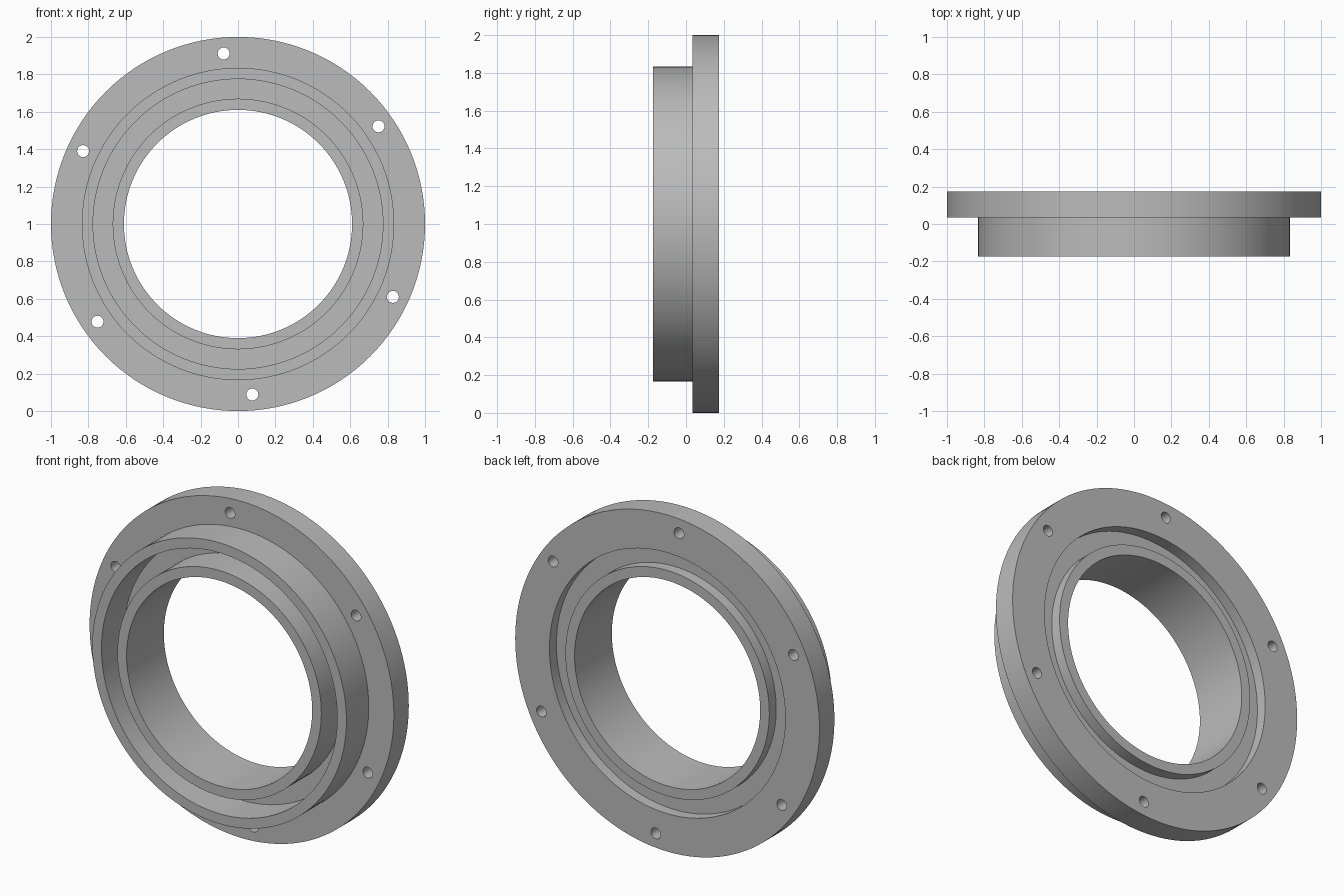
import bpy
import bmesh
import math
from mathutils import Matrix, Vector

cube = bpy.data.objects.get("Cube")
if cube:
    bpy.data.objects.remove(cube, do_unlink=True)

SEGMENTS = 128
CENTRE = Vector((0, 0, 1))

grey = bpy.data.materials.new("plain grey metal")
grey.use_nodes = True
colour = (0.5, 0.5, 0.5, 1)
grey.diffuse_color = colour
grey.node_tree.nodes["Principled BSDF"].inputs["Base Color"].default_value = colour


def make_object(name, bm):
    bmesh.ops.recalc_face_normals(bm, faces=bm.faces)
    mesh = bpy.data.meshes.new(name)
    bm.to_mesh(mesh)
    bm.free()
    mesh.materials.append(grey)
    obj = bpy.data.objects.new(name, mesh)
    bpy.context.collection.objects.link(obj)
    return obj


# Flanged ring: closed (radius, y) section revolved about the y axis
FRONT, BACK, STEP, RECESS = -0.175, 0.175, 0.035, 0.11
BORE, HUB, WALL, RIM, FLANGE = 0.61, 0.67, 0.775, 0.835, 1.0
section = [
    (BORE, FRONT), (HUB, FRONT), (HUB, STEP), (WALL, STEP),    # hub and front groove
    (WALL, FRONT), (RIM, FRONT), (RIM, STEP), (FLANGE, STEP),  # raised rim
    (FLANGE, BACK), (WALL, BACK), (WALL, RECESS),              # flange and back recess
    (HUB, RECESS), (HUB, BACK), (BORE, BACK),
]
bm = bmesh.new()
verts = [bm.verts.new((r, y, 1)) for r, y in section]
edges = [bm.edges.new((v, verts[i - 1])) for i, v in enumerate(verts)]
bmesh.ops.spin(bm, geom=verts + edges, cent=CENTRE, axis=(0, 1, 0),
               angle=math.tau, steps=SEGMENTS, use_merge=True)
bmesh.ops.remove_doubles(bm, verts=bm.verts, dist=1e-5)
ring = make_object("flanged_ring", bm)

# Six bolt holes through the flange
bm = bmesh.new()
for i in range(6):
    angle = math.radians(34.8 + 60 * i)
    spot = CENTRE + Vector((math.cos(angle), 0, math.sin(angle))) * 0.915
    spot.y = (STEP + BACK) / 2
    bmesh.ops.create_cone(bm, cap_ends=True, segments=32, radius1=0.032,
                          radius2=0.032, depth=0.24,
                          matrix=Matrix.Translation(spot) @ Matrix.Rotation(math.pi / 2, 4, "X"))
cutter = make_object("bolt_hole_cutter", bm)
cutter.hide_render = True
cutter.hide_set(True)

holes = ring.modifiers.new("bolt holes", "BOOLEAN")
holes.operation = "DIFFERENCE"
holes.solver = "EXACT"
holes.object = cutter

# Apply the cut, remove the cutter and smooth the round walls
bpy.context.view_layer.objects.active = ring
ring.select_set(True)
bpy.ops.object.modifier_apply(modifier=holes.name)
bpy.data.objects.remove(cutter, do_unlink=True)
bpy.ops.object.shade_smooth_by_angle(angle=math.radians(30))
